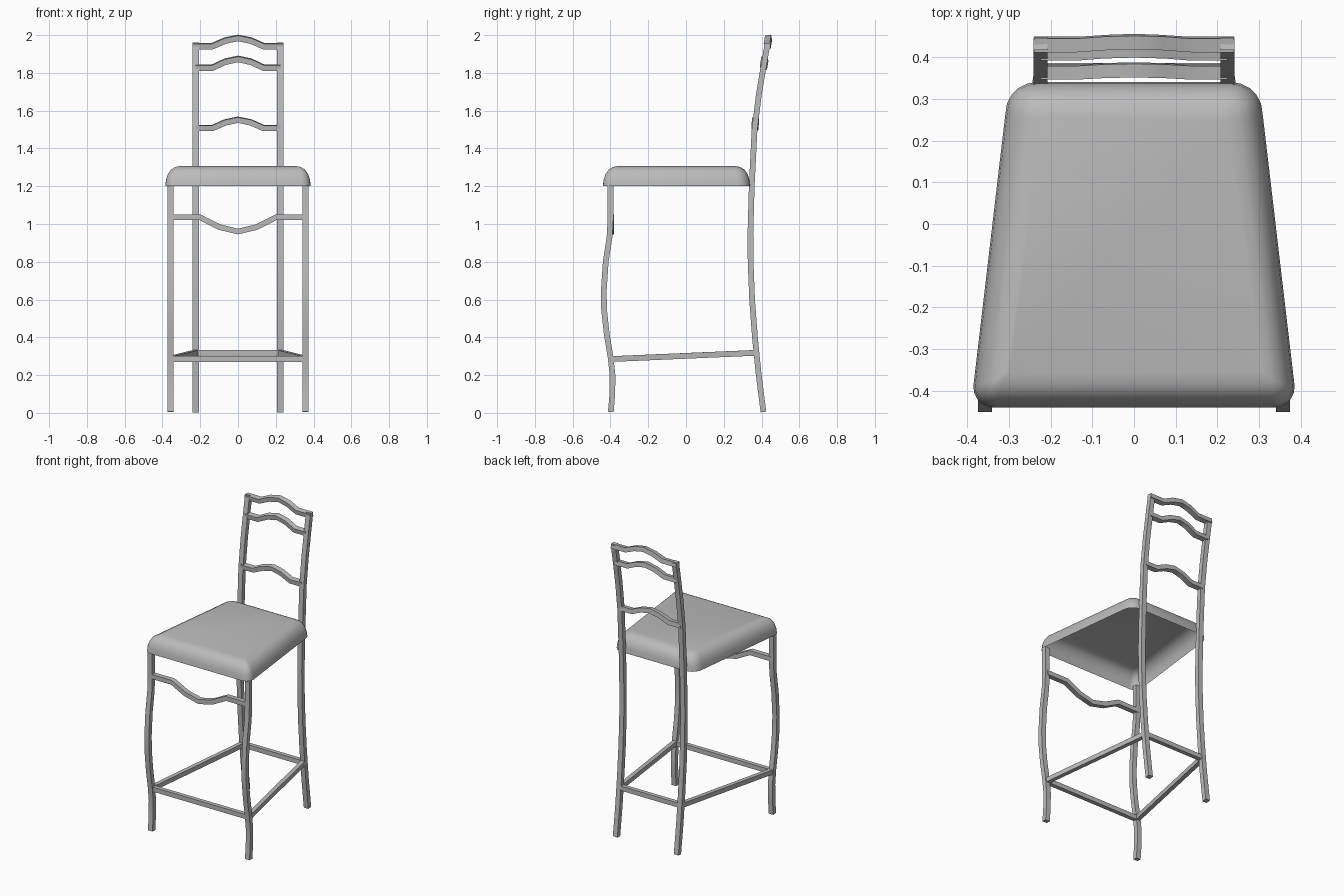
import bpy, bmesh, math
from mathutils import Vector

if "Cube" in bpy.data.objects:
    bpy.data.objects.remove(bpy.data.objects["Cube"])

grey = bpy.data.materials.new("plain_grey")
grey.use_nodes = True
grey.diffuse_color = (0.5, 0.5, 0.5, 1)
grey.node_tree.nodes["Principled BSDF"].inputs["Base Color"].default_value = (0.5, 0.5, 0.5, 1)


def finish(name, bm, angle):
    bmesh.ops.recalc_face_normals(bm, faces=bm.faces)
    mesh = bpy.data.meshes.new(name)
    bm.to_mesh(mesh)
    bm.free()
    mesh.materials.append(grey)
    ob = bpy.data.objects.new(name, mesh)
    bpy.context.collection.objects.link(ob)
    bpy.ops.object.select_all(action='DESELECT')
    ob.select_set(True)
    bpy.context.view_layer.objects.active = ob
    bpy.ops.object.shade_smooth_by_angle(angle=math.radians(angle))
    return ob


def bridge(bm, rings):
    n = len(rings[0])
    for a, b in zip(rings, rings[1:]):
        for i in range(n):
            j = (i + 1) % n
            bm.faces.new((a[i], a[j], b[j], b[i]))


def bar(name, path, side, width=0.033, depth=0.03):
    """Sweep a rectangle along a path; side is the fixed direction of its width."""
    pts = [Vector(p) for p in path]
    side = Vector(side).normalized()
    bm = bmesh.new()
    rings = []
    for i, p in enumerate(pts):
        t = (pts[min(i + 1, len(pts) - 1)] - pts[max(i - 1, 0)]).normalized()
        n = t.cross(side).normalized()
        rings.append([bm.verts.new(p + side * a * width / 2 + n * b * depth / 2)
                      for a, b in ((-1, -1), (1, -1), (1, 1), (-1, 1))])
    bridge(bm, rings)
    bm.faces.new(rings[0])
    bm.faces.new(rings[-1])
    return finish(name, bm, 30)


# Legs: curved front legs, and back legs that rise into the backrest posts
front_leg = [(-0.398, 0.005), (-0.39, 0.1), (-0.389, 0.2), (-0.4, 0.3), (-0.42, 0.42),
             (-0.434, 0.55), (-0.435, 0.65), (-0.425, 0.8), (-0.405, 0.93), (-0.4, 1.02), (-0.4, 1.21)]
back_post = [(0.41, 0.005), (0.385, 0.2), (0.365, 0.4), (0.35, 0.6), (0.342, 0.8), (0.341, 0.95),
             (0.348, 1.2), (0.363, 1.5), (0.385, 1.68), (0.41, 1.83), (0.432, 1.957)]
for label, s in (("left", 1), ("right", -1)):
    bar(label + "_front_leg", [(s * 0.357, y, z) for y, z in front_leg], (1, 0, 0))
    bar(label + "_back_post", [(s * 0.224, y, z) for y, z in back_post], (1, 0, 0))
    bar(label + "_stretcher", [(s * 0.355, -0.395, 0.285), (s * 0.224, 0.372, 0.318)], (1, 0.17 * s, 0), 0.028)

# Straight stretchers at front and back
bar("front_stretcher", [(-0.355, -0.395, 0.285), (0.355, -0.395, 0.285)], (0, 1, 0), 0.028)
bar("back_stretcher", [(-0.224, 0.372, 0.318), (0.224, 0.372, 0.318)], (0, 1, 0), 0.028)


def wavy_rail(name, half, flat, z, rise, y, tilt=0.0):
    steps = [(-half, 0), (-flat, 0), (-flat / 2, 0.68), (0, 1), (flat / 2, 0.68), (flat, 0), (half, 0)]
    bar(name, [(x, y + tilt * k * rise, z + k * rise) for x, k in steps], (0, 1, tilt))


# Arched backrest rails and the drooping rail under the seat
wavy_rail("top_back_rail", 0.24, 0.135, 1.942, 0.043, 0.43, 0.16)
wavy_rail("middle_back_rail", 0.224, 0.135, 1.828, 0.046, 0.41, 0.16)
wavy_rail("lower_back_rail", 0.224, 0.135, 1.508, 0.044, 0.364, 0.12)
wavy_rail("front_apron_rail", 0.357, 0.2, 1.035, -0.075, -0.398)

# Cushion: rounded trapezoid rings stepping inward to a flat top, open below
def outline(d):
    corners = [(0.385, -0.44, 0.05), (0.308, 0.34, 0.075), (-0.308, 0.34, 0.075), (-0.385, -0.44, 0.05)]
    pts = []
    for k, (x, y, r) in enumerate(corners):
        sx, sy = math.copysign(1, x), math.copysign(1, y)
        r = max(r - d * 0.7, 0.006)
        cx, cy = x - sx * (d + r), y - sy * (d + r)
        start = math.radians(-90 + 90 * k)
        for i in range(6):
            a = start + i * math.pi / 10
            pts.append((cx + r * math.cos(a), cy + r * math.sin(a)))
    return pts


bm = bmesh.new()
rings = [[bm.verts.new((x, y, z)) for x, y in outline(d)]
         for d, z in ((0, 1.2), (0.004, 1.235), (0.014, 1.265), (0.033, 1.29), (0.055, 1.302), (0.082, 1.308))]
bridge(bm, rings)
bm.faces.new(rings[-1])
seat = finish("seat_cushion", bm, 40)
if seat.data.polygons[-1].normal.z < 0:
    seat.data.flip_normals()
